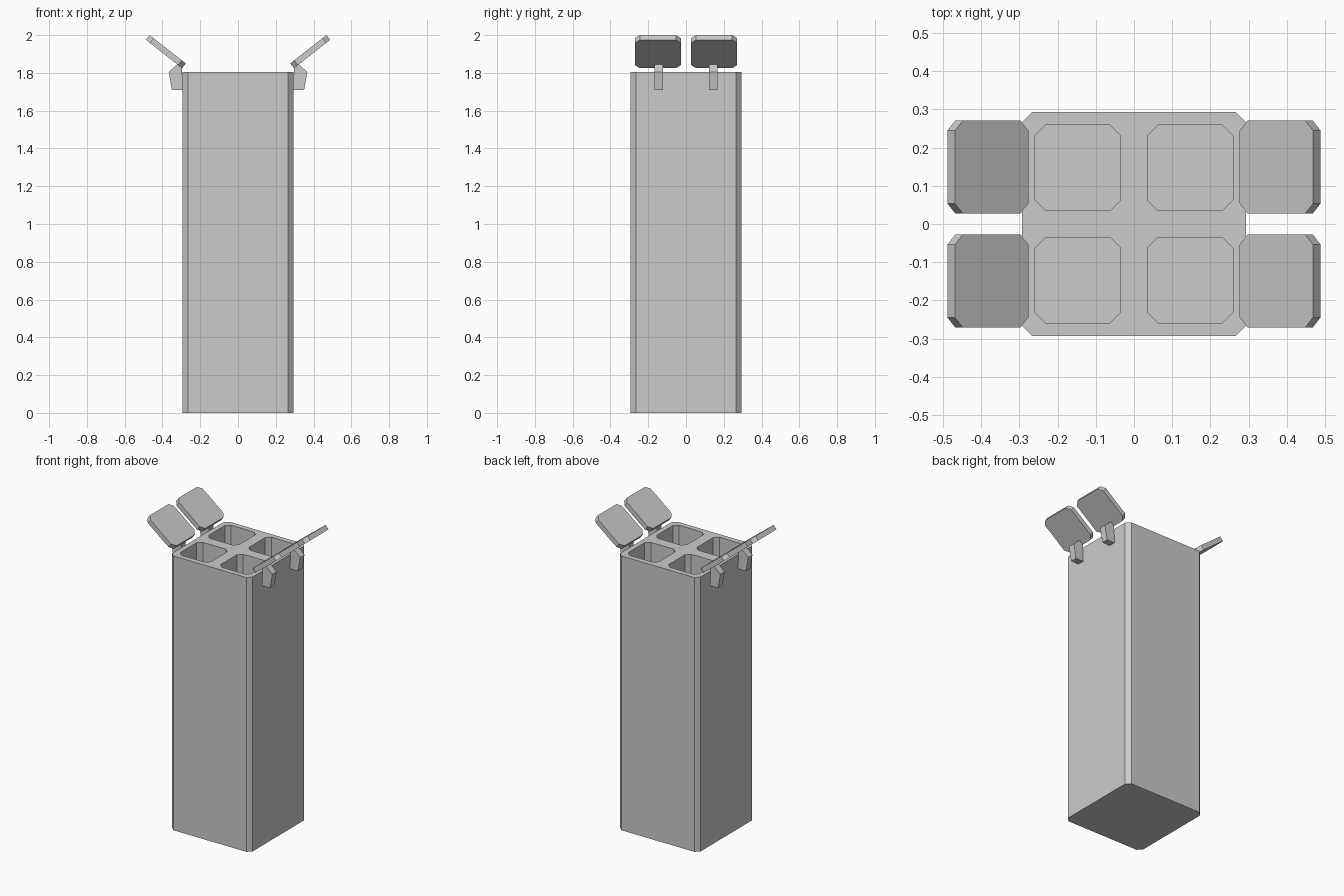
import bpy
import bmesh
from math import radians
from mathutils import Matrix, Vector

cube = bpy.data.objects.get("Cube")
if cube:
    bpy.data.objects.remove(cube, do_unlink=True)

HEIGHT = 1.805
HALF = 0.293
CHAMFER = 0.027
FLOOR = 0.035

grey = bpy.data.materials.new("light grey")
grey.use_nodes = True
colour = (0.6, 0.6, 0.6, 1)
grey.diffuse_color = colour
grey.node_tree.nodes["Principled BSDF"].inputs["Base Color"].default_value = colour


def prism(name, outline, offset, matrix=Matrix()):
    """Extrude a flat outline along an offset and place it."""
    bm = bmesh.new()
    face = bm.faces.new([bm.verts.new(p) for p in outline])
    moved = bmesh.ops.extrude_face_region(bm, geom=[face])["geom"]
    verts = [v for v in moved if isinstance(v, bmesh.types.BMVert)]
    bmesh.ops.translate(bm, verts=verts, vec=Vector(offset))
    bm.transform(matrix)
    bmesh.ops.recalc_face_normals(bm, faces=bm.faces)
    mesh = bpy.data.meshes.new(name)
    bm.to_mesh(mesh)
    bm.free()
    mesh.materials.append(grey)
    obj = bpy.data.objects.new(name, mesh)
    bpy.context.collection.objects.link(obj)
    return obj


def chamfered_square(half):
    """Square outline with its four corners cut off."""
    a, b = half, half - CHAMFER
    return [(x, y, 0) for x, y in
            ((a, -b), (a, b), (b, a), (-b, a), (-a, b), (-a, -b), (-b, -a), (b, -a))]


# Tall body with four open compartments
body = prism("body", chamfered_square(HALF), (0, 0, HEIGHT))
for sx in (-1, 1):
    for sy in (-1, 1):
        place = Matrix.Translation((sx * 0.147, sy * 0.147, FLOOR))
        cutter = prism("compartment_cutter", chamfered_square(0.1115), (0, 0, 2), place)
        cutter.hide_render = True
        cut = body.modifiers.new("compartment", "BOOLEAN")
        cut.operation = "DIFFERENCE"
        cut.solver = "EXACT"
        cut.object = cutter
        bpy.context.view_layer.objects.active = body
        bpy.ops.object.modifier_apply(modifier=cut.name)
        bpy.data.objects.remove(cutter, do_unlink=True)

# Open lids and their hinge brackets, two on each side
BRACKET = ((0.293, 1.71), (0.35, 1.71), (0.367, 1.805), (0.322, 1.845), (0.296, 1.825))
for side, sx in (("left", 1), ("right", -1)):
    for end, sy in (("front", -1), ("back", 1)):
        y = sy * 0.149
        tilt = Matrix.Translation((sx * 0.392, y, 1.9)) @ Matrix.Rotation(radians(-38 * sx), 4, "Y")
        prism(f"{side}_{end}_lid", chamfered_square(0.122), (0, 0, 0.032), tilt)
        y = sy * 0.145
        prism(f"{side}_{end}_hinge", [(sx * x, y - 0.022, z) for x, z in BRACKET], (0, 0.044, 0))
